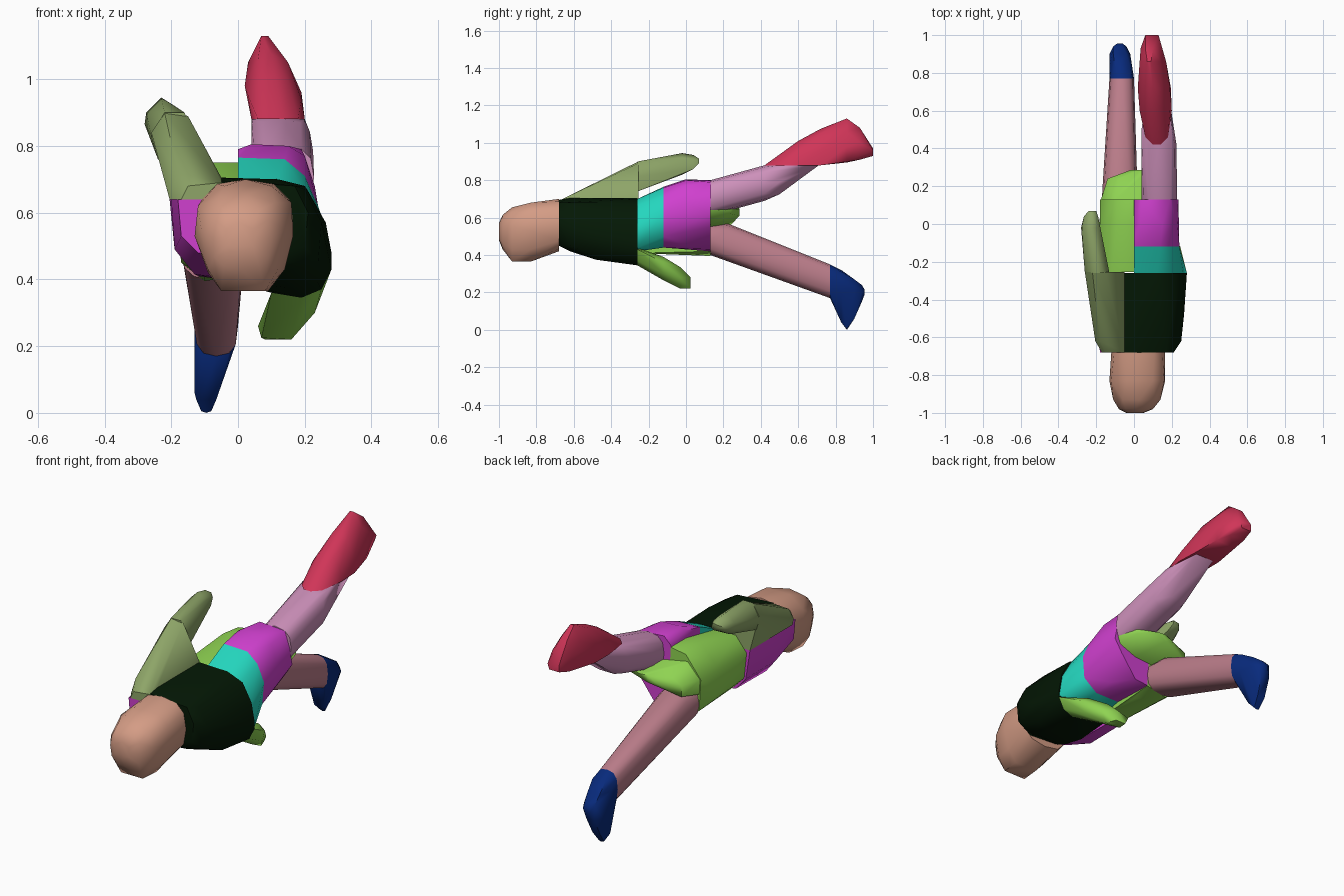
import bpy
import bmesh
import math

cube = bpy.data.objects.get("Cube")
if cube:
    bpy.data.objects.remove(cube, do_unlink=True)


def material(name, r, g, b):
    """One flat colour, given as 8-bit sRGB and stored as linear."""
    lin = [((c / 255 + 0.055) / 1.055) ** 2.4 if c > 10 else c / 255 / 12.92 for c in (r, g, b)]
    mat = bpy.data.materials.new(name)
    mat.use_nodes = True
    mat.diffuse_color = (*lin, 1)
    mat.node_tree.nodes["Principled BSDF"].inputs["Base Color"].default_value = (*lin, 1)
    return mat


PEACH = material("peach", 212, 156, 133)
DARK_GREEN = material("dark green", 4, 24, 5)
MAGENTA = material("magenta", 208, 64, 207)
CYAN = material("turquoise", 36, 214, 190)
LIME = material("lime green", 143, 211, 82)
OLIVE = material("olive green", 142, 165, 104)
MAUVE = material("mauve", 206, 145, 187)
ROSE = material("dusty rose", 187, 125, 138)
RED = material("crimson", 208, 53, 88)
NAVY = material("navy blue", 8, 42, 124)


def oval(y, x0, x1, z0, z1):
    """Rounded twelve-sided cross-section filling the given x and z ranges."""
    def bulge(v):
        return math.copysign(abs(v) ** 0.75, v)
    angles = [math.radians(30 * i) for i in range(12)]
    return (y, *(((x0 + x1 + (x1 - x0) * bulge(math.cos(a))) / 2,
                  (z0 + z1 + (z1 - z0) * bulge(math.sin(a))) / 2) for a in angles))


def part(name, mat, *sections):
    """Convex solid wrapped round cross-sections: (y, (x, z), (x, z), ...)."""
    bm = bmesh.new()
    for y, *outline in sections:
        for x, z in outline:
            bm.verts.new((x, y, z))
    bmesh.ops.convex_hull(bm, input=bm.verts[:])
    bmesh.ops.delete(bm, geom=[v for v in bm.verts if not v.link_faces], context='VERTS')
    bmesh.ops.dissolve_limit(bm, angle_limit=math.radians(1), verts=bm.verts[:], edges=bm.edges[:])
    bmesh.ops.recalc_face_normals(bm, faces=bm.faces[:])
    mesh = bpy.data.meshes.new(name)
    bm.to_mesh(mesh)
    bm.free()
    mesh.materials.append(mat)
    obj = bpy.data.objects.new(name, mesh)
    bpy.context.collection.objects.link(obj)
    bpy.ops.object.select_all(action='DESELECT')
    obj.select_set(True)
    bpy.context.view_layer.objects.active = obj
    bpy.ops.object.shade_smooth_by_angle(angle=math.radians(50))


# Head, rounded towards the crown
part("head", PEACH,
     oval(-1.0, -.04, .05, .48, .57),
     oval(-.98, -.08, .10, .43, .615),
     (-.93, (-.05, .365), (.08, .365), (.12, .43), (.14, .55), (.11, .63),
      (.03, .655), (-.06, .64), (-.11, .55), (-.09, .43)),
     (-.83, (-.04, .365), (.09, .365), (.14, .43), (.165, .53), (.16, .63),
      (.10, .68), (-.04, .68), (-.12, .62), (-.13, .53), (-.09, .42)),
     oval(-.68, -.12, .165, .42, .70))

# Chest, left half with the upper arm
part("chest_left", DARK_GREEN,
     (-.68, (-.05, .46), (.12, .45), (.20, .50), (.21, .60), (.17, .68), (-.05, .695)),
     (-.62, (-.05, .43), (.13, .42), (.24, .45), (.25, .57), (.20, .67), (-.05, .705)),
     (-.48, (-.05, .40), (.15, .375), (.24, .39), (.265, .50), (.20, .68)),
     (-.26, (-.05, .42), (.10, .36), (.19, .345), (.25, .37), (.28, .43),
      (.28, .48), (.263, .57), (.21, .665), (.12, .70), (-.05, .705)))

# Chest, right half
part("chest_right", MAGENTA,
     (-.68, (-.05, .46), (-.05, .64), (-.18, .64), (-.17, .53), (-.12, .48)),
     (-.50, (-.05, .405), (-.05, .64), (-.20, .64), (-.19, .49), (-.13, .415)),
     (-.255, (-.05, .40), (-.05, .64), (-.205, .64), (-.18, .48), (-.12, .41)))

# Right arm, raised
part("upper_arm_right", OLIVE,
     (-.68, (-.17, .64), (-.05, .64), (-.05, .69), (-.15, .68)),
     (-.62, (-.205, .64), (-.05, .705), (-.18, .72)),
     (-.255, (-.205, .64), (-.05, .64), (-.05, .70), (-.15, .89), (-.22, .90), (-.26, .84)))
part("forearm_right", OLIVE,
     (-.26, (-.13, .74), (-.24, .76), (-.26, .83), (-.22, .90), (-.16, .90), (-.13, .82)),
     (-.02, (-.19, .83), (-.25, .83), (-.28, .865), (-.275, .90), (-.23, .945), (-.19, .92), (-.18, .87)),
     (.04, (-.19, .86), (-.25, .865), (-.265, .89), (-.225, .935), (-.19, .91)),
     (.07, (-.20, .89), (-.235, .89), (-.24, .91), (-.21, .915)))

# Left forearm, hanging
part("forearm_left", LIME,
     (-.26, (.10, .36), (.19, .345), (.25, .37), (.28, .43), (.20, .44), (.12, .41)),
     (-.12, (.10, .28), (.17, .265), (.23, .30), (.245, .36), (.20, .39), (.12, .36)),
     (-.03, (.07, .225), (.16, .22), (.19, .28), (.15, .335), (.08, .30)),
     (.025, (.06, .26), (.08, .22), (.14, .22), (.13, .28)))

# Waist and hips, with the seat running across under both thighs
part("hip_right", LIME,
     (-.255, (0, .41), (0, .70), (-.12, .70), (-.185, .62), (-.17, .48), (-.10, .41)),
     (0, (0, .41), (0, .75), (-.09, .75), (-.18, .65), (-.175, .49), (-.10, .40)),
     (.13, (.02, .42), (0, .75), (-.09, .735), (-.18, .62), (-.17, .45), (-.10, .395)))
part("seat", LIME,
     (.13, (-.17, .54), (.10, .56), (.20, .60), (.215, .64), (.02, .67), (-.10, .70), (-.175, .62)),
     (.24, (.18, .62), (.18, .645), (-.08, .65), (-.14, .62), (-.14, .56)),
     (.285, (.08, .645), (.03, .65), (-.02, .62), (.03, .61)))
waist_end = (-.12, (0, .44), (.15, .44), (.23, .50), (.24, .62), (.20, .71), (.14, .76), (0, .765))
part("waist_left", CYAN,
     (-.26, (0, .42), (.18, .42), (.28, .44), (.26, .56), (.20, .665), (.12, .70), (0, .70)),
     waist_end)
part("hip_left", MAGENTA, waist_end,
     (0, (0, .43), (.15, .45), (.235, .60), (.23, .68), (.20, .77), (.15, .80), (.04, .805), (0, .79)),
     (.13, (0, .42), (.10, .43), (.19, .55), (.235, .62), (.22, .70), (.19, .79), (.04, .80), (0, .76)))

# Left leg, raised; the shin is split from the thigh by a level cut
part("thigh_left", MAUVE,
     oval(.13, .04, .228, .61, .80),
     oval(.42, .04, .225, .69, .88),
     (.50, (.08, .725), (.17, .725), (.21, .79), (.20, .88), (.04, .88)),
     (.71, (.07, .88), (.18, .88)))
part("shin_and_foot_left", RED,
     (.42, (.10, .88), (.14, .88)),
     (.46, (.06, .88), (.18, .88), (.14, .905), (.10, .905)),
     (.60, (.04, .88), (.20, .88), (.19, .94), (.15, .995), (.11, 1.01), (.07, 1.0), (.03, .95)),
     (.72, (.04, .88), (.195, .88), (.19, .96), (.15, 1.05), (.10, 1.075), (.06, 1.06), (.02, .98)),
     (.86, (.06, .895), (.17, .90), (.17, .98), (.14, 1.06), (.09, 1.13), (.07, 1.13), (.03, 1.05)),
     (.93, (.05, .91), (.14, .91), (.15, 1.0), (.10, 1.08), (.06, 1.08), (.035, 1.0)),
     (1.0, (.06, .93), (.12, .93), (.13, .96), (.06, .97)))

# Right leg, lowered
ankle = oval(.77, -.13, 0, .17, .35)
part("leg_right", ROSE,
     oval(.13, -.17, .02, .40, .57),
     oval(.22, -.165, .015, .375, .57),
     ankle)
part("foot_right", NAVY, ankle,
     (.83, (-.125, .04), (-.065, .04), (-.01, .20), (-.02, .31), (-.10, .32), (-.13, .27), (-.13, .06)),
     (.86, (-.11, .005), (-.095, 0), (-.08, .005)),
     (.90, (-.115, .06), (-.07, .06), (-.02, .21), (-.04, .27), (-.11, .27), (-.13, .15)),
     (.94, (-.11, .15), (-.06, .15), (-.04, .20), (-.06, .24), (-.11, .23)),
     (.955, (-.09, .19), (-.06, .19), (-.06, .215), (-.09, .215)))
